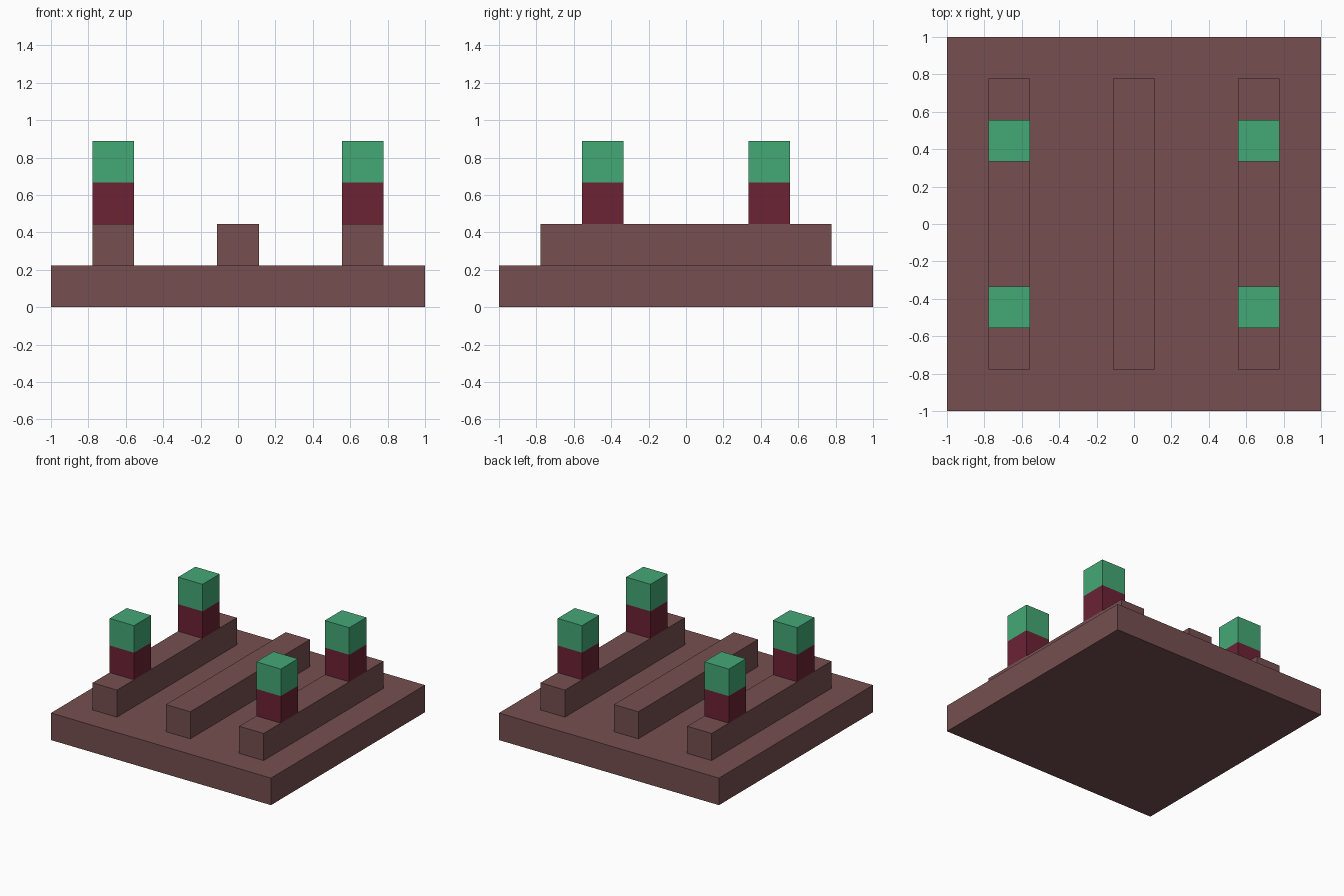
import bpy, bmesh
from mathutils import Matrix, Vector

if "Cube" in bpy.data.objects:
    bpy.data.objects.remove(bpy.data.objects["Cube"])

U = 2 / 9  # one block of the model's 9 x 9 grid


def material(name, rgb):
    """Flat material from an sRGB 0-255 colour."""
    mat = bpy.data.materials.new(name)
    lin = [((c / 255 + 0.055) / 1.055) ** 2.4 for c in rgb]
    mat.diffuse_color = (*lin, 1)
    mat.use_nodes = True
    mat.node_tree.nodes["Principled BSDF"].inputs["Base Color"].default_value = mat.diffuse_color
    return mat


def box(name, center, size, mat, hidden=()):
    """Box measured in blocks; hidden lists the z directions of buried faces to drop."""
    bm = bmesh.new()
    bmesh.ops.create_cube(bm, size=1, matrix=Matrix.Translation(Vector(center) * U)
                          @ Matrix.Diagonal((*(s * U for s in size), 1)))
    bm.normal_update()
    buried = [f for f in bm.faces if round(f.normal.z) in hidden and abs(f.normal.z) > 0.5]
    if buried:
        bmesh.ops.delete(bm, geom=buried, context='FACES')
    mesh = bpy.data.meshes.new(name)
    bm.to_mesh(mesh)
    bm.free()
    mesh.materials.append(mat)
    obj = bpy.data.objects.new(name, mesh)
    bpy.context.collection.objects.link(obj)


brown = material("brown", (118, 79, 79))
maroon = material("maroon", (108, 35, 53))
green = material("green", (68, 168, 118))

# Square base slab
box("base_slab", (0, 0, 0.5), (9, 9, 1), brown)

# Three rails running front to back
for side, x in (("left", -3), ("middle", 0), ("right", 3)):
    box(f"{side}_rail", (x, 0, 1.5), (1, 7, 1), brown, hidden=(-1,))

# Four posts on the outer rails: maroon stem with a green cap
for side, x in (("left", -3), ("right", 3)):
    for end, y in (("front", -2), ("back", 2)):
        box(f"{end}_{side}_post_stem", (x, y, 2.5), (1, 1, 1), maroon, hidden=(-1, 1))
        box(f"{end}_{side}_post_cap", (x, y, 3.5), (1, 1, 1), green, hidden=(-1,))
